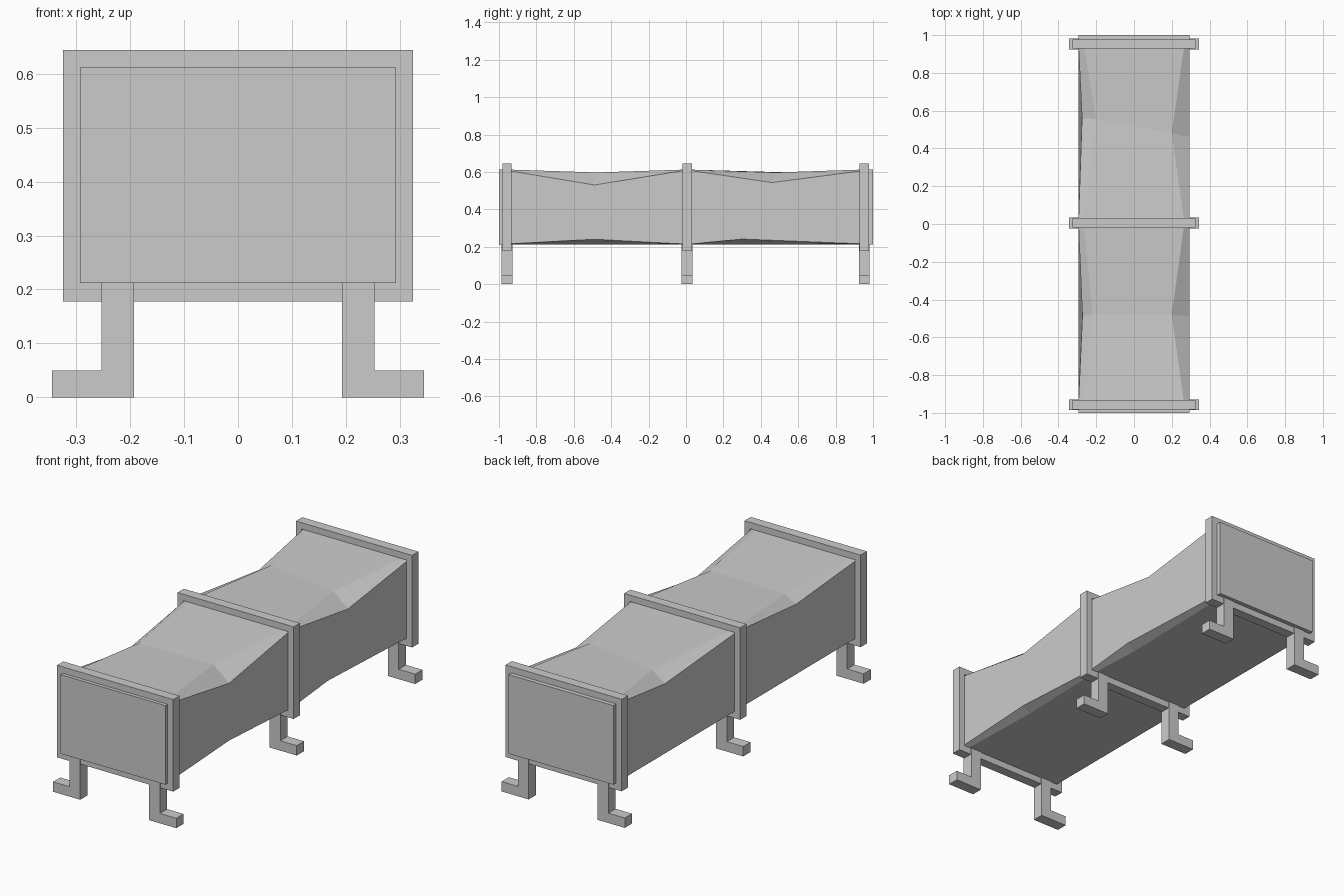
import bpy, bmesh

if "Cube" in bpy.data.objects:
    bpy.data.objects.remove(bpy.data.objects["Cube"])

W, Z0, Z1 = 0.293, 0.212, 0.612          # tunnel half width, bottom, top
FRAME_Y = (-0.957, 0.006, 0.953)


def finish(bm, name):
    bmesh.ops.remove_doubles(bm, verts=bm.verts, dist=1e-5)
    bmesh.ops.recalc_face_normals(bm, faces=bm.faces)
    mesh = bpy.data.meshes.new(name)
    bm.to_mesh(mesh)
    bm.free()
    obj = bpy.data.objects.new(name, mesh)
    bpy.context.collection.objects.link(obj)
    return obj


def extruded(name, profile, y, half):
    """Extrude an x-z outline along y."""
    bm = bmesh.new()
    face = bm.faces.new([bm.verts.new((x, y - half, z)) for x, z in profile])
    new = bmesh.ops.extrude_face_region(bm, geom=[face])["geom"]
    verts = [v for v in new if isinstance(v, bmesh.types.BMVert)]
    bmesh.ops.translate(bm, verts=verts, vec=(0, 2 * half, 0))
    return finish(bm, name)


def section(y, cx, cz):
    """Box section with chamfers: left bottom, right bottom, right top, left top."""
    return [(-W, y, Z0), (W - cx, y, Z0), (W, y, Z0 + cz / 2),
            (W, y, Z1 - cz), (W - cx, y, Z1), (-W + cx, y, Z1), (-W, y, Z1 - cz)]


# Fabric tunnel, slack between the frames
slack_front = [(-W, -0.49, Z0), (0.25, -0.49, Z0), (W, -0.49, 0.24),
               (W, -0.49, 0.53), (0.20, -0.48, 0.597), (-0.22, -0.48, 0.592),
               (-0.273, -0.49, 0.55)]
slack_back = [(-W, 0.46, Z0), (0.25, 0.30, Z0), (W, 0.30, 0.241),
              (W, 0.46, 0.543), (0.20, 0.48, 0.597), (-0.20, 0.555, 0.597),
              (-0.275, 0.56, 0.55)]
sections = [section(-1, 0, 0), section(-0.957, 0, 0), section(-0.932, 0.03, 0.008),
            slack_front, section(-0.02, 0.03, 0.006), section(0.032, 0.03, 0.006),
            slack_back, section(0.927, 0.03, 0.008), section(0.953, 0, 0),
            section(1, 0, 0)]
bm = bmesh.new()
rings = [[bm.verts.new(p) for p in s] for s in sections]
for a, b in zip(rings, rings[1:]):
    for i in range(7):
        j = (i + 1) % 7
        bm.faces.new((a[i], a[j], b[j], b[i]))
bm.faces.new(rings[0])
bm.faces.new(rings[-1])
finish(bm, "fabric_tunnel")


# Rectangular hoop frames around the tunnel
def hoop(name, y, half):
    bm = bmesh.new()
    t = 0.032
    loops = []
    for yy in (y - half, y + half):
        for x, lo, hi in ((W + t, Z0 - t - 0.002, Z1 + t), (W, Z0, Z1)):
            loops.append([bm.verts.new(p) for p in
                          ((-x, yy, lo), (x, yy, lo), (x, yy, hi), (-x, yy, hi))])
    for a, b in ((0, 1), (2, 3), (0, 2), (1, 3)):
        for i in range(4):
            j = (i + 1) % 4
            bm.faces.new((loops[a][i], loops[a][j], loops[b][j], loops[b][i]))
    return finish(bm, name)


# Each hoop stands on a pair of L-shaped legs
leg = [(0.193, 0), (0.345, 0), (0.345, 0.05), (0.253, 0.05),
       (0.253, Z0), (0.193, Z0)]
for y, place in zip(FRAME_Y, ("front", "middle", "back")):
    hoop(place + "_frame", y, 0.025)
    for side, s in (("right", 1), ("left", -1)):
        extruded(f"{place}_{side}_leg", [(s * x, z) for x, z in leg], y, 0.029)
